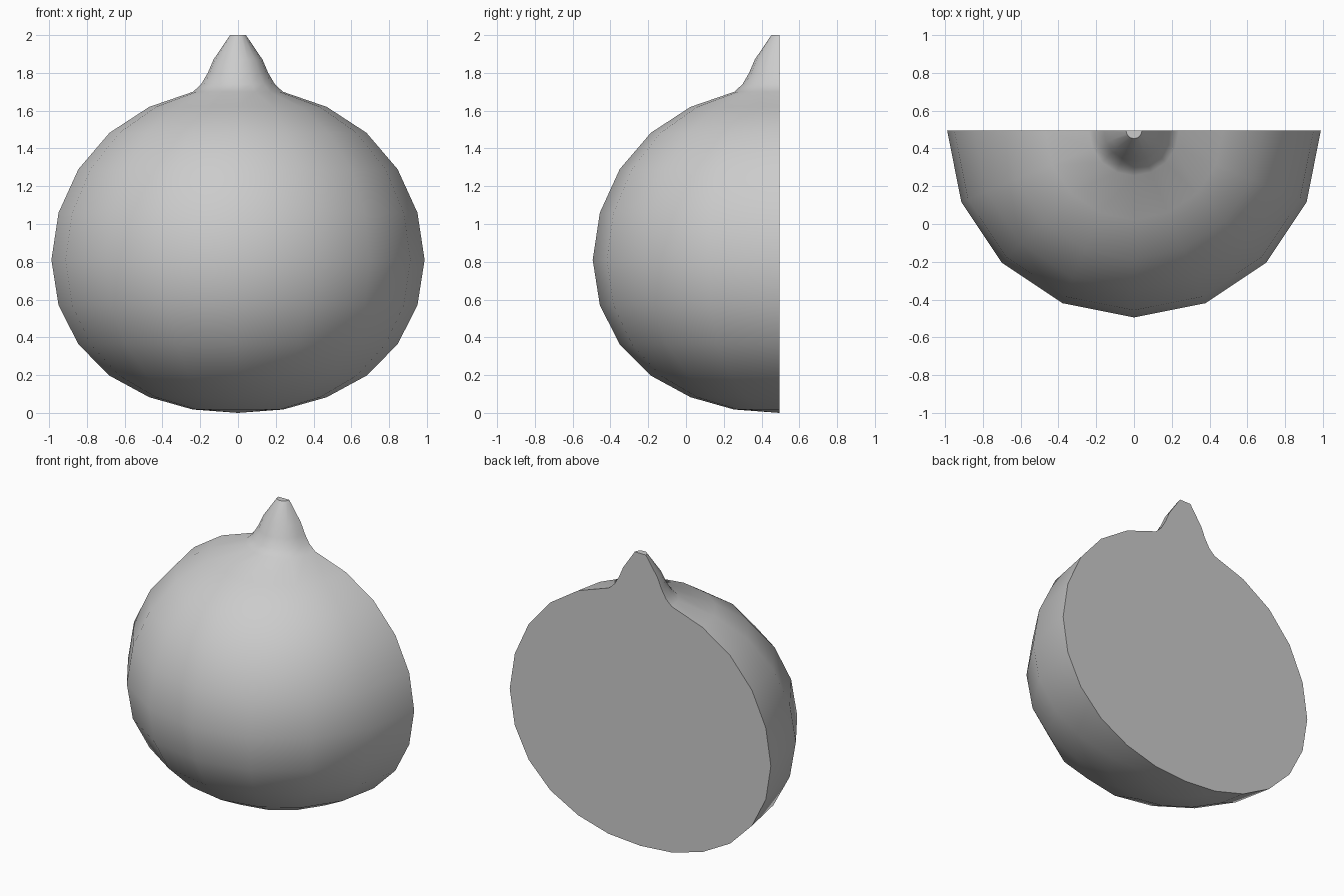
import bpy, bmesh, math

if "Cube" in bpy.data.objects:
    bpy.data.objects.remove(bpy.data.objects["Cube"])

# Half profile (radius, height) from the base to the flat tip
PROFILE = [(0.24, 0.018), (0.47, 0.083), (0.68, 0.197), (0.845, 0.363),
           (0.95, 0.57), (0.988, 0.81), (0.95, 1.06), (0.845, 1.29),
           (0.68, 1.483), (0.47, 1.62), (0.238, 1.70), (0.195, 1.74),
           (0.16, 1.80), (0.13, 1.87), (0.042, 2.0)]
SEGMENTS = 8
BACK_Y = 0.494

bm = bmesh.new()

# Half revolution around the vertical axis on the back plane
base = bm.verts.new((0, BACK_Y, 0))
columns = []
for i in range(SEGMENTS + 1):
    a = math.pi + math.pi * i / SEGMENTS
    columns.append([bm.verts.new((r * math.cos(a), BACK_Y + r * math.sin(a), z))
                    for r, z in PROFILE])
for left, right in zip(columns, columns[1:]):
    bm.faces.new((base, right[0], left[0]))
    for j in range(len(PROFILE) - 1):
        bm.faces.new((left[j], right[j], right[j + 1], left[j + 1]))

# Flat tip and flat back
bm.faces.new([c[-1] for c in columns])
bm.faces.new([base] + columns[0] + columns[-1][::-1])

bmesh.ops.recalc_face_normals(bm, faces=bm.faces)
mesh = bpy.data.meshes.new("half_bulb")
bm.to_mesh(mesh)
bm.free()
bulb = bpy.data.objects.new("half_bulb", mesh)
bpy.context.collection.objects.link(bulb)

# Smooth rounded side, sharp rims
bpy.context.view_layer.objects.active = bulb
bulb.select_set(True)
bpy.ops.object.shade_smooth_by_angle(angle=math.radians(50))
